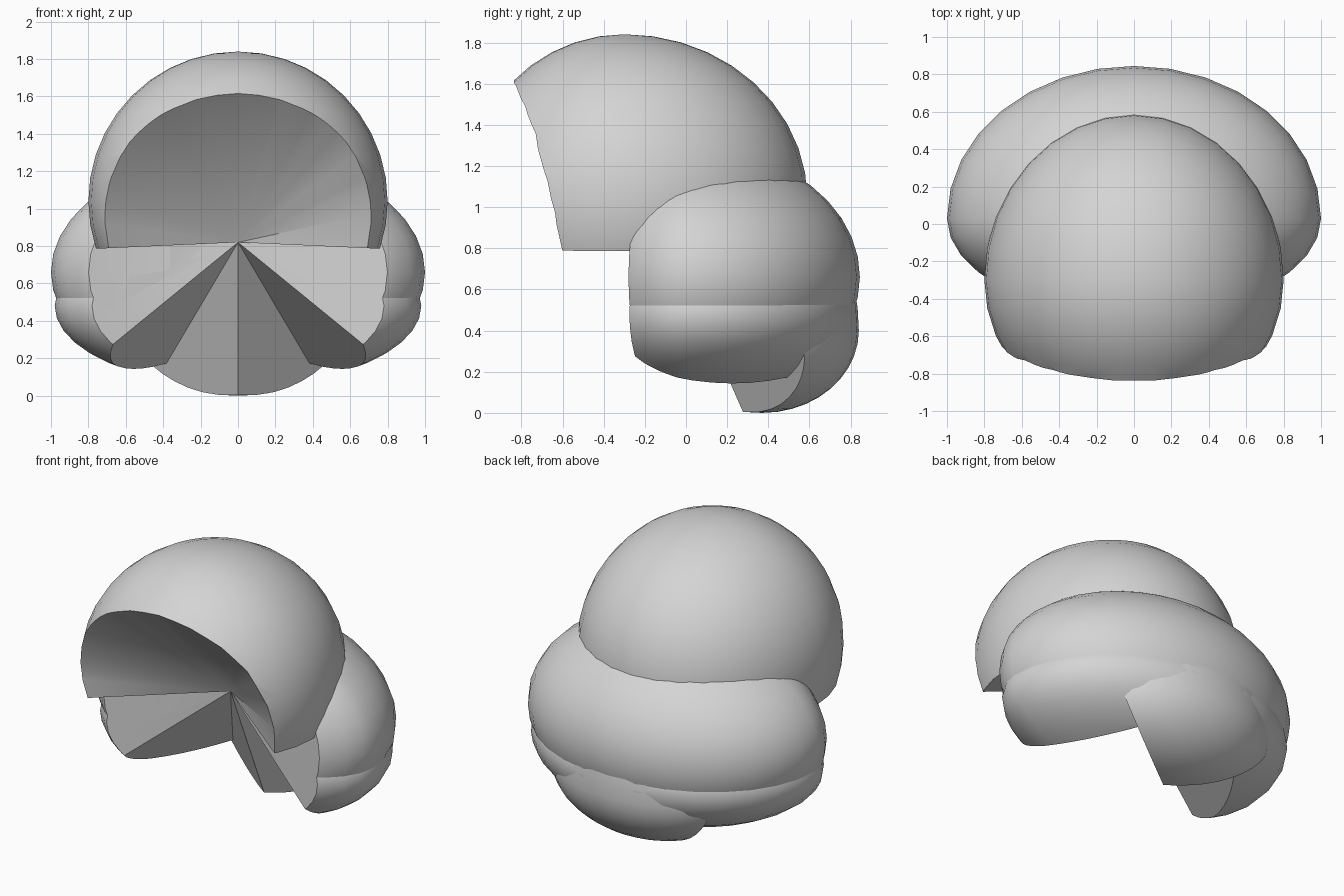
import bpy, bmesh, math
from mathutils import Vector

if "Cube" in bpy.data.objects:
    bpy.data.objects.remove(bpy.data.objects["Cube"])

# All cut planes meet at this inner point
APEX = Vector((0, -0.08, 0.82))

hair = bpy.data.materials.new("plain grey")
hair.diffuse_color = (0.66, 0.66, 0.66, 1)
hair.use_nodes = True
hair.node_tree.nodes["Principled BSDF"].inputs["Base Color"].default_value = hair.diffuse_color


def finish(obj):
    obj.data.materials.clear()
    obj.data.materials.append(hair)
    bpy.ops.object.select_all(action='DESELECT')
    obj.select_set(True)
    bpy.context.view_layer.objects.active = obj
    bpy.ops.object.shade_smooth_by_angle(angle=math.radians(35))


def lobe(name, center, width, front, back, down, up, cuts):
    """Ellipsoid with separate front/back and down/up radii; the right half is
    trimmed by planes through APEX (normals point to the kept side), then mirrored."""
    bm = bmesh.new()
    bmesh.ops.create_uvsphere(bm, u_segments=32, v_segments=20, radius=1)
    for v in bm.verts:
        x, y, z = v.co
        v.co = Vector(center) + Vector((x * width,
                                        y * (back if y > 0 else front),
                                        z * (up if z > 0 else down)))

    def trim(point, normal, fill):
        geom = bm.verts[:] + bm.edges[:] + bm.faces[:]
        cut = bmesh.ops.bisect_plane(bm, geom=geom, dist=1e-5, plane_co=point,
                                     plane_no=normal, clear_inner=True)
        if fill:
            edges = [e for e in cut['geom_cut'] if isinstance(e, bmesh.types.BMEdge)]
            if edges:
                bmesh.ops.contextual_create(bm, geom=edges)

    for n in cuts:
        trim(APEX, n, True)
    trim((0, 0, 0), (1, 0, 0), False)
    # drop any face lying on the mirror plane, then mirror
    flat = [f for f in bm.faces if all(abs(v.co.x) < 1e-4 for v in f.verts)]
    bmesh.ops.delete(bm, geom=flat, context='FACES')
    bmesh.ops.mirror(bm, geom=bm.verts[:] + bm.edges[:] + bm.faces[:],
                     axis='X', merge_dist=1e-4)
    bmesh.ops.triangulate(bm, faces=[f for f in bm.faces if len(f.verts) > 4])
    bmesh.ops.recalc_face_normals(bm, faces=bm.faces[:])
    mesh = bpy.data.meshes.new(name)
    bm.to_mesh(mesh)
    bm.free()
    obj = bpy.data.objects.new(name, mesh)
    bpy.context.collection.objects.link(obj)
    return obj


# Rounded crown, open below
crown = lobe("crown", (0, -0.30, 1.04), 0.80, 0.775, 0.89, 0.80, 0.80,
             [(0.045, 0, 1)])

# Face opening: a fan from the inner point through the front rim
right_rim = [(0.69, -0.52, -0.25), (0.69, -0.52, -0.03), (0.69, -0.54, 0.15),
             (0.66, -0.57, 0.30), (0.56, -0.63, 0.52), (0.42, -0.69, 0.66),
             (0.22, -0.74, 0.76)]
rim = right_rim + [(0, -0.76, 0.80)] + [(-x, y, z) for x, y, z in reversed(right_rim)]
bm = bmesh.new()
tip = bm.verts.new(APEX)
ring = [bm.verts.new(APEX + Vector(p) * 4) for p in rim]
for a, b in zip(ring, ring[1:] + ring[:1]):
    bm.faces.new((tip, a, b))
bmesh.ops.triangulate(bm, faces=[bm.faces.new(ring)])
bmesh.ops.recalc_face_normals(bm, faces=bm.faces[:])
mesh = bpy.data.meshes.new("face_cutter")
bm.to_mesh(mesh)
bm.free()
cutter = bpy.data.objects.new("face_cutter", mesh)
cutter.hide_render = True
bpy.context.collection.objects.link(cutter)
mod = crown.modifiers.new("face opening", 'BOOLEAN')
mod.operation, mod.solver, mod.object = 'DIFFERENCE', 'EXACT', cutter
bpy.context.view_layer.objects.active = crown
bpy.ops.object.modifier_apply(modifier=mod.name)
bpy.data.objects.remove(cutter)

# Two rolls wrapping the back and sides
side_cuts = [(0.25, 1, 0), (0.287, 0.153, 0.305)]
upper_roll = lobe("upper_roll", (0, 0.03, 0.66), 1.0, 0.52, 0.815, 0.62, 0.63, side_cuts)
lower_roll = lobe("lower_roll", (0, 0.03, 0.48), 0.98, 0.51, 0.80, 0.43, 0.40, side_cuts)

# Low tuft at the nape
nape = lobe("nape_tuft", (0, 0.37, 0.40), 0.66, 0.60, 0.47, 0.40, 0.70,
            [(-0.364, 0.48, 0.21)])

for part in (crown, upper_roll, lower_roll, nape):
    finish(part)
